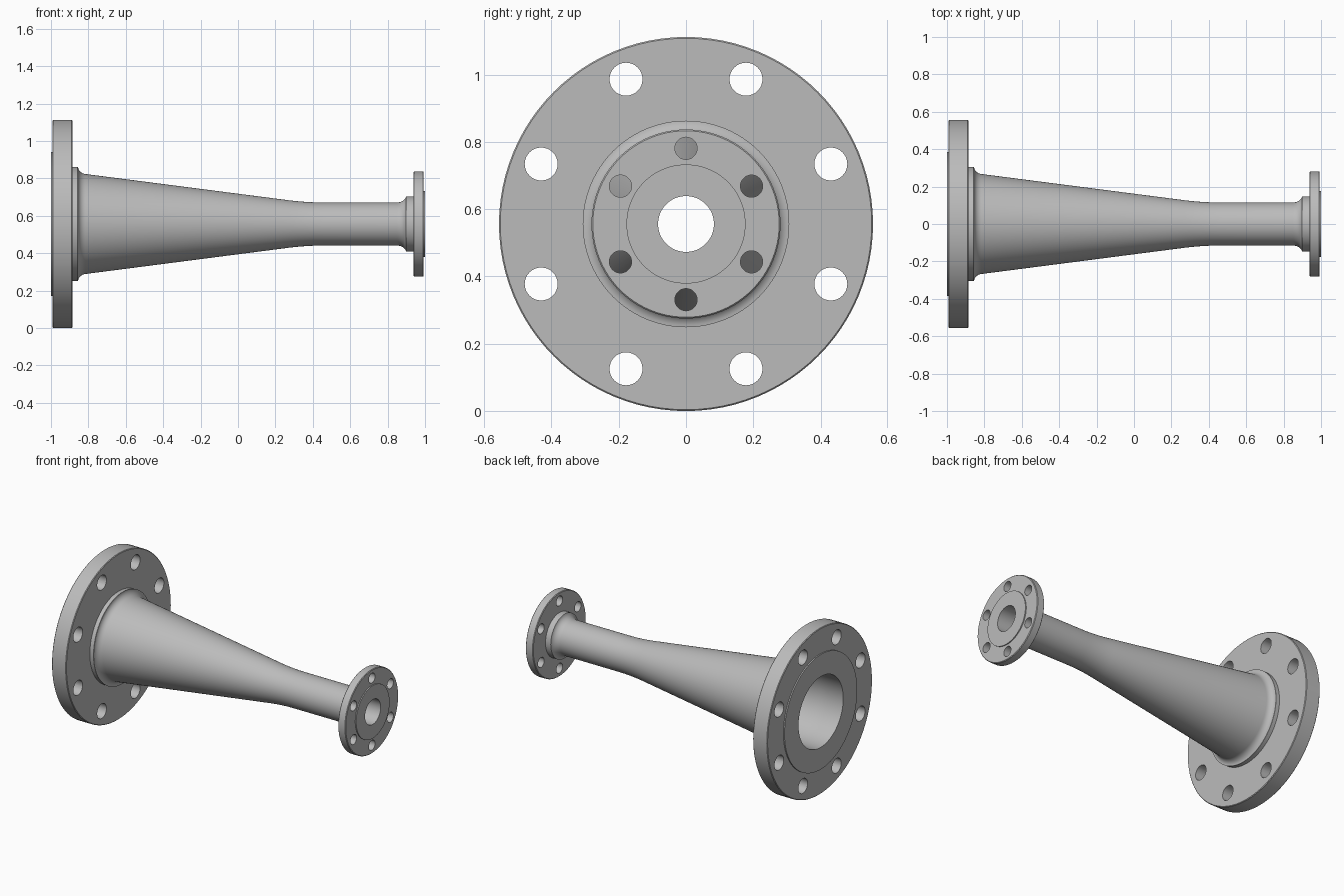
import bpy, bmesh, math
from mathutils import Matrix

SEGMENTS = 96
AXIS_Z = 0.556

cube = bpy.data.objects.get("Cube")
if cube:
    bpy.data.objects.remove(cube, do_unlink=True)

steel = bpy.data.materials.new("steel grey")
steel.use_nodes = True
STEEL = (0.5, 0.5, 0.5, 1)
steel.diffuse_color = STEEL
steel.node_tree.nodes["Principled BSDF"].inputs["Base Color"].default_value = STEEL


def add_object(name, bm):
    bmesh.ops.recalc_face_normals(bm, faces=bm.faces)
    mesh = bpy.data.meshes.new(name)
    bm.to_mesh(mesh)
    bm.free()
    mesh.materials.append(steel)
    obj = bpy.data.objects.new(name, mesh)
    bpy.context.collection.objects.link(obj)
    obj.location.z = AXIS_Z
    return obj


def lathe(name, profile):
    """Revolve a closed (x, radius) profile around the pipe axis."""
    bm = bmesh.new()
    rings = []
    for i in range(SEGMENTS):
        a = math.tau * i / SEGMENTS
        rings.append([bm.verts.new((x, r * math.cos(a), r * math.sin(a))) for x, r in profile])
    n = len(profile)
    for i in range(SEGMENTS):
        a, b = rings[i], rings[(i + 1) % SEGMENTS]
        for j in range(n):
            k = (j + 1) % n
            bm.faces.new((a[j], a[k], b[k], b[j]))
    return add_object(name, bm)


def arc(cx, cr, rx, rr, start, end, steps=8):
    """Points of a fillet in the (x, radius) plane, angles in degrees."""
    angles = [math.radians(start + (end - start) * i / steps) for i in range(steps + 1)]
    return [(cx + rx * math.cos(a), cr + rr * math.sin(a)) for a in angles]


def drill(obj, x, count, circle, radius, first):
    """Cut a ring of bolt holes through a flange."""
    bm = bmesh.new()
    for i in range(count):
        a = math.radians(first) + math.tau * i / count
        place = Matrix.Translation((x, circle * math.cos(a), circle * math.sin(a)))
        bmesh.ops.create_cone(bm, cap_ends=True, segments=32, radius1=radius, radius2=radius,
                              depth=0.3, matrix=place @ Matrix.Rotation(math.pi / 2, 4, "Y"))
    cutter = add_object("bolt_hole_cutter", bm)
    cutter.hide_render = True
    cut = obj.modifiers.new("bolt_holes", "BOOLEAN")
    cut.operation = "DIFFERENCE"
    cut.solver = "EXACT"
    cut.object = cutter
    bpy.context.view_layer.objects.active = obj
    bpy.ops.object.modifier_apply(modifier=cut.name)
    bpy.data.objects.remove(cutter, do_unlink=True)


def flange(name, face, step, back, bore, raised, radius):
    """Disc with a raised sealing face and slightly chamfered rim."""
    c = 0.004 if back > face else -0.004
    return lathe(name, [(face, bore), (face, raised), (step, raised), (step, radius - 0.004),
                        (step + c, radius), (back - c, radius), (back, radius - 0.004),
                        (back, bore)])


# Flanges with their bolt circles
large_flange = flange("large_flange", -1.0, -0.992, -0.885, 0.237, 0.385, 0.556)
drill(large_flange, -0.94, 8, 0.466, 0.049, 22.5)
small_flange = flange("small_flange", 1.0, 0.993, 0.938, 0.083, 0.177, 0.281)
drill(small_flange, 0.965, 6, 0.225, 0.033, 30)


# Tapered pipe: collar, weld fillet, cone, soft blend, straight neck, collar
def taper(large, small):
    """Cone easing into the straight neck through a quadratic blend."""
    points = [(-0.82, large)]
    start, corner, end = 0.27, 0.365, 0.46
    slope = (large - small) / (corner + 0.82)
    for i in range(11):
        t = i / 10
        points.append((start + (end - start) * t, small + slope * (corner - start) * (1 - t) ** 2))
    return points


outside = [(-0.885, 0.305), (-0.858, 0.305), (-0.855, 0.302)]
outside += arc(-0.81, 0.307, 0.045, 0.04, 180, 263)
outside += taper(0.266, 0.115)[1:]
outside += arc(0.85, 0.155, 0.05, 0.04, 270, 350)
outside += [(0.9, 0.148), (0.938, 0.148)]
inside = [(-0.885, 0.237)] + taper(0.237, 0.083) + [(0.938, 0.083)]
tapered_pipe = lathe("tapered_pipe", outside + inside[::-1])

# Smooth shading with sharp machined edges
bpy.ops.object.select_all(action="DESELECT")
for obj in (large_flange, small_flange, tapered_pipe):
    obj.select_set(True)
bpy.context.view_layer.objects.active = tapered_pipe
bpy.ops.object.shade_smooth_by_angle(angle=math.radians(30))
